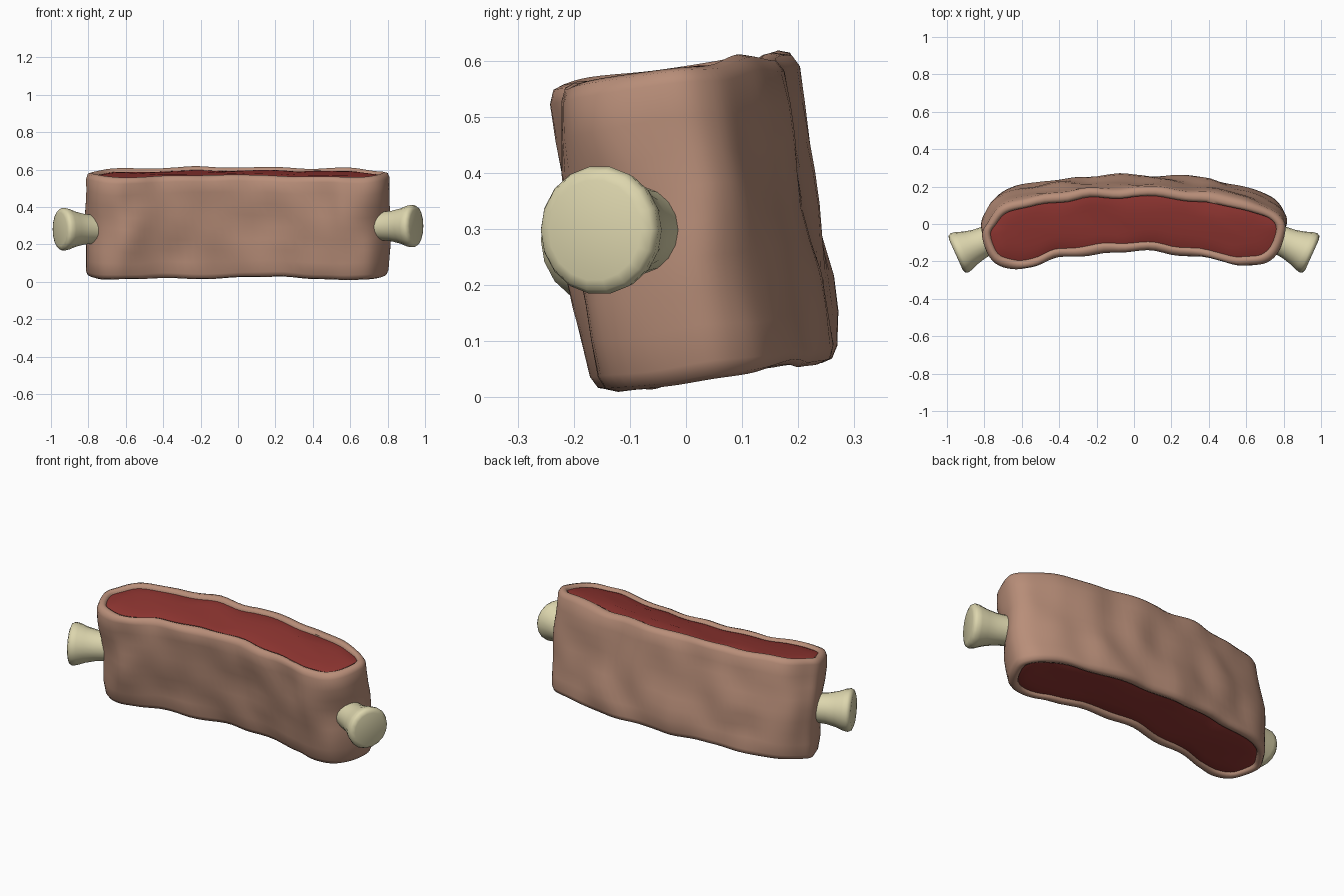
import bpy, bmesh, math
from mathutils import Vector, Matrix, noise

if "Cube" in bpy.data.objects:
    bpy.data.objects.remove(bpy.data.objects["Cube"])

TILT, BASE_Z, H = 0.14, 0.03, 0.555
N = 120

# outer outline of the slab seen from above (at the top rim)
OUTLINE = [(.81, -.03), (.77, -.14), (.69, -.215), (.57, -.23), (.45, -.2), (.2, -.16), (0, -.148),
           (-.2, -.162), (-.4, -.19), (-.55, -.235), (-.65, -.243), (-.76, -.19), (-.813, -.06),
           (-.785, .02), (-.72, .09), (-.6, .13), (-.4, .168), (-.2, .185), (0, .188), (.2, .187),
           (.4, .168), (.57, .13), (.7, .085), (.78, .035)]


def material(name, rgb):
    m = bpy.data.materials.new(name)
    m.diffuse_color = (*rgb, 1)
    m.use_nodes = True
    m.node_tree.nodes["Principled BSDF"].inputs["Base Color"].default_value = m.diffuse_color
    return m


def smooth_outline():
    """Closed Catmull-Rom curve through the outline points, moved to untilted space."""
    pts = [Vector((x, (y + H * math.sin(TILT)) / math.cos(TILT))) for x, y in OUTLINE]
    n, per, out = len(pts), N // len(pts), []
    for i in range(n):
        a, b, c, d = (pts[(i + k) % n] for k in (-1, 0, 1, 2))
        for j in range(per):
            t = j / per
            out.append(.5 * (2 * b + (c - a) * t + (2 * a - 5 * b + 4 * c - d) * t * t
                             + (3 * b - a - 3 * c + d) * t ** 3))
    return out


def inward(p, d):
    """Move an outline point towards the curved centre line by distance d."""
    x = max(-.6, min(.6, p.x * .95))
    to = Vector((x, .1 - .19 * x * x)) - p
    return p + to.normalized() * min(d, to.length * .9)


def place(p, h, lump):
    v = Vector((p.x, p.y, h))
    n = noise.noise_vector(v * 5.5 + Vector((3, 7, 1)))
    v += Vector((n.x * .5, n.y, n.z * .5)) * lump
    return Matrix.Translation((0, 0, BASE_Z)) @ Matrix.Rotation(TILT, 4, 'X') @ v


def bridge(bm, rings, closed=False):
    pairs = list(zip(rings, rings[1:])) + ([(rings[-1], rings[0])] if closed else [])
    for a, b in pairs:
        for i in range(len(a)):
            j = (i + 1) % len(a)
            bm.faces.new((a[i], a[j], b[j], b[i]))


def finish(bm, name, mat, angle):
    bmesh.ops.recalc_face_normals(bm, faces=bm.faces)
    me = bpy.data.meshes.new(name)
    bm.to_mesh(me)
    bm.free()
    me.materials.append(mat)
    ob = bpy.data.objects.new(name, me)
    bpy.context.collection.objects.link(ob)
    bpy.context.view_layer.objects.active = ob
    ob.select_set(True)
    bpy.ops.object.shade_smooth_by_angle(angle=math.radians(angle))
    ob.select_set(False)


def slab(name, profile, mat, filled):
    """Sweep an (inset, height) profile round the outline."""
    bm = bmesh.new()
    rings = [[bm.verts.new(place(inward(p, d), h, .022)) for p in line] for d, h in profile]
    bridge(bm, rings, closed=not filled)
    if filled:
        bm.faces.new(rings[0])
        bm.faces.new(rings[-1])
    finish(bm, name, mat, 60)


def bone(name, side, z):
    """Flared bone end, turned round an axis pointing outwards and forwards."""
    axis = Vector((side * .91, -.41, 0)).normalized()
    rot = axis.to_track_quat('Z', 'Y')
    tip = Vector((side * .953, -.163, z))
    prof = [(0, .072), (.16, .077), (.22, .083), (.27, .095), (.31, .11),
            (.335, .115), (.35, .108), (.357, .09)]
    bm = bmesh.new()
    rings = [[bm.verts.new(tip + rot @ Vector((r * math.cos(a), r * math.sin(a), t - .357)))
              for a in (2 * math.pi * k / 18 for k in range(18))] for t, r in prof]
    bridge(bm, rings)
    bm.faces.new(rings[0])
    bm.faces.new(rings[-1])
    finish(bm, name, bone_mat, 50)


skin_mat = material("skin", (.48, .27, .19))
meat_mat = material("meat", (.27, .035, .03))
bone_mat = material("bone", (.72, .67, .42))
line = smooth_outline()

# skin band with rounded rims
low = [(.052, .03), (.046, .008), (.03, 0), (.01, .007), (0, .03)]
walls = [(-.004 * math.sin(math.pi * k / 8), .03 + (H - .06) * k / 8) for k in range(1, 8)]
slab("skin_band", low + walls + [(d, H - h) for d, h in reversed(low)], skin_mat, False)

# meat filling, slightly domed at top and bottom
cap = [(.12, .008), (.09, .01), (.065, .013), (.047, .018)]
slab("meat_filling", cap + [(d, H - h) for d, h in reversed(cap)], meat_mat, True)

# bone ends
bone("bone_right", 1, .298)
bone("bone_left", -1, .281)
